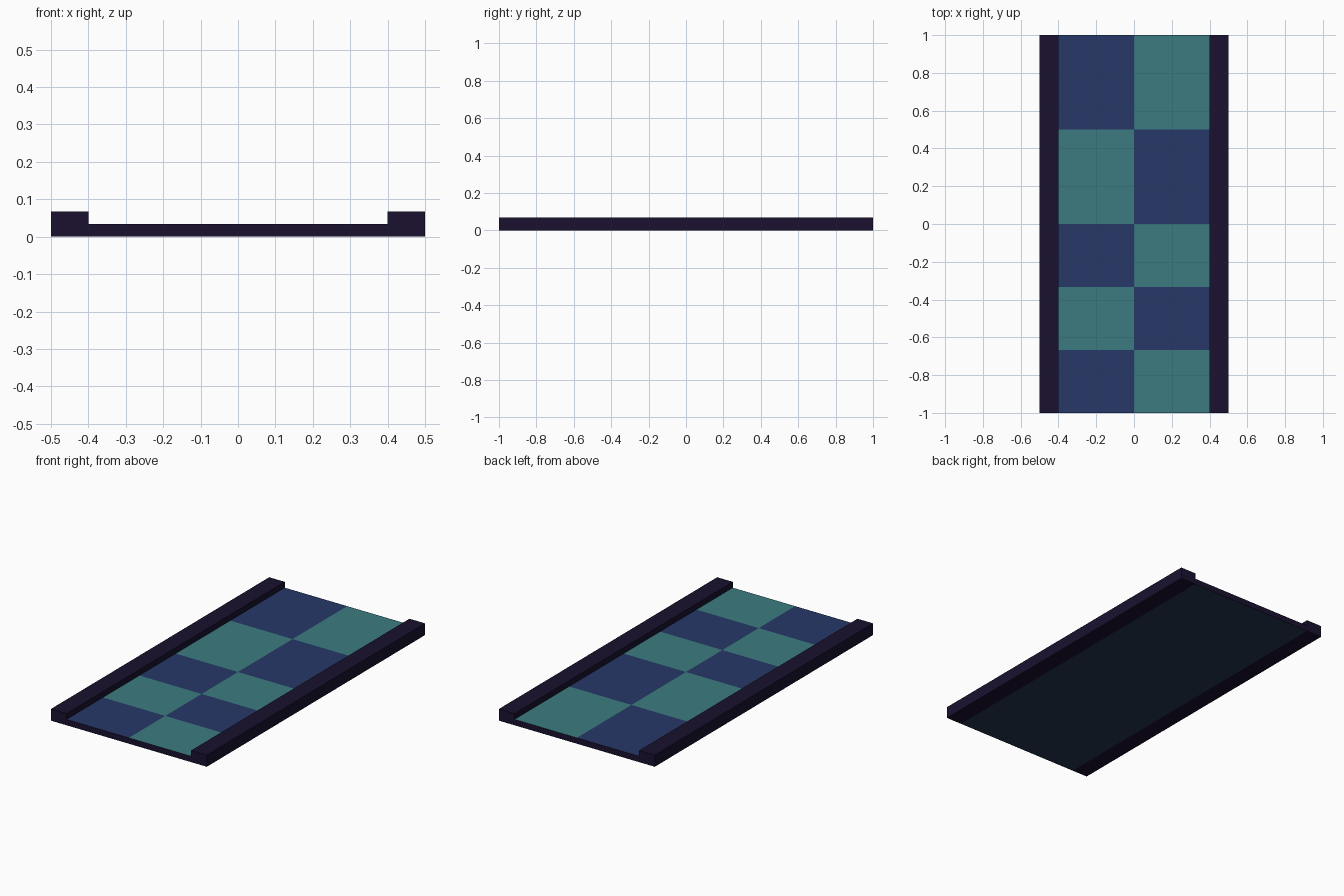
import bpy, bmesh

if "Cube" in bpy.data.objects:
    bpy.data.objects.remove(bpy.data.objects["Cube"])


def material(name, hex_rgb):
    def lin(c):
        c /= 255
        return c / 12.92 if c <= 0.04045 else ((c + 0.055) / 1.055) ** 2.4
    m = bpy.data.materials.new(name)
    m.diffuse_color = [lin(int(hex_rgb[i:i + 2], 16)) for i in (0, 2, 4)] + [1]
    m.use_nodes = True
    m.node_tree.nodes["Principled BSDF"].inputs["Base Color"].default_value = m.diffuse_color
    return m


FRAME, BLUE, TEAL, BASE = range(4)
mats = [material("frame_dark", "19112F"), material("tile_blue", "273868"),
        material("tile_teal", "3B7B80"), material("underside", "22344F")]

RAIL_TOP, DECK_TOP, OUTER, INNER = 0.068, 0.034, 0.5, 0.4

# cross-section of the floor panel: two side rails and a lower deck (x, z)
half = [(INNER, DECK_TOP), (INNER, RAIL_TOP), (OUTER, RAIL_TOP),
        (OUTER, 0), (INNER, 0)]
profile = [(0, DECK_TOP)] + half + [(-x, z) for x, z in reversed(half)]
# tile rows along the length: three short ones, then two long ones
rows = [-1, -2 / 3, -1 / 3, 0, 0.5, 1]

bm = bmesh.new()
rings = [[bm.verts.new((x, y, z)) for x, z in profile] for y in rows]
n = len(profile)
for r in range(len(rows) - 1):
    for i in range(n):
        j = (i + 1) % n
        f = bm.faces.new((rings[r][i], rings[r][j], rings[r + 1][j], rings[r + 1][i]))
        if i == 0:            # right-hand tile
            f.material_index = BLUE if r % 2 else TEAL
        elif j == 0:          # left-hand tile
            f.material_index = TEAL if r % 2 else BLUE
        elif i == 5:          # underside of the deck
            f.material_index = BASE

# end caps
bm.faces.new(rings[0])
bm.faces.new(rings[-1])
bmesh.ops.recalc_face_normals(bm, faces=bm.faces)

mesh = bpy.data.meshes.new("railed_floor_panel")
bm.to_mesh(mesh)
bm.free()
for m in mats:
    mesh.materials.append(m)
panel = bpy.data.objects.new("railed_floor_panel", mesh)
bpy.context.collection.objects.link(panel)
